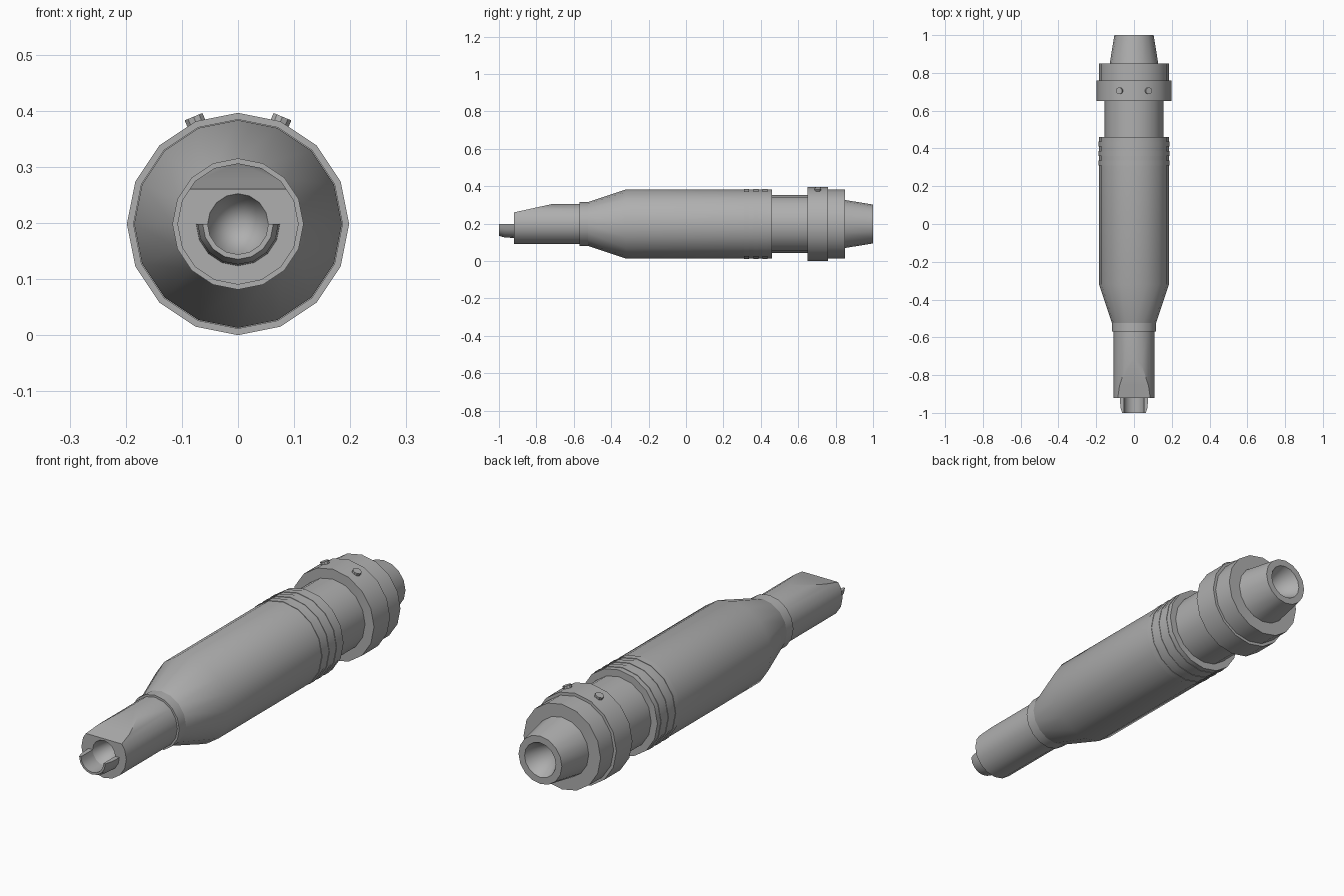
import bpy, bmesh
from math import sin, cos, pi, radians
from mathutils import Matrix, Vector

AXIS_Z = 0.198   # height of the long axis
SIDES = 16

if "Cube" in bpy.data.objects:
    bpy.data.objects.remove(bpy.data.objects["Cube"], do_unlink=True)

grey = bpy.data.materials.new("plain grey")
grey.use_nodes = True
colour = (0.43, 0.43, 0.43, 1)
grey.diffuse_color = colour
grey.node_tree.nodes["Principled BSDF"].inputs["Base Color"].default_value = colour


def finish(bm, name):
    bmesh.ops.remove_doubles(bm, verts=bm.verts, dist=1e-5)
    bmesh.ops.recalc_face_normals(bm, faces=bm.faces)
    mesh = bpy.data.meshes.new(name)
    bm.to_mesh(mesh)
    bm.free()
    obj = bpy.data.objects.new(name, mesh)
    bpy.context.collection.objects.link(obj)
    mesh.materials.append(grey)
    bpy.ops.object.select_all(action='DESELECT')
    obj.select_set(True)
    bpy.context.view_layer.objects.active = obj
    bpy.ops.object.shade_smooth_by_angle(angle=radians(30))
    return obj


def lathe(profile, half=False):
    """Turn (y, radius) points about the long axis; half gives a closed lower trough."""
    bm = bmesh.new()
    count = SIDES // 2 + 1 if half else SIDES
    start = pi / 2 if half else 0
    rings = []
    for i in range(count):
        a = start + 2 * pi * i / SIDES
        rings.append([bm.verts.new((r * sin(a), y, AXIS_Z + r * cos(a)))
                      for y, r in profile])
    pairs = list(zip(rings, rings[1:])) + ([] if half else [(rings[-1], rings[0])])
    n = len(profile)
    for a, b in pairs:
        for j in range(n if half else n - 1):
            k = (j + 1) % n
            bm.faces.new((a[j], a[k], b[k], b[j]))
    if half:
        bm.faces.new(rings[0])
        bm.faces.new(rings[-1])
    bmesh.ops.remove_doubles(bm, verts=bm.verts, dist=1e-5)
    bmesh.ops.dissolve_degenerate(bm, edges=bm.edges, dist=1e-6)
    return bm


def rod(name, y0, y1, r0, r1=None):
    r1 = r0 if r1 is None else r1
    return finish(lathe([(y0, 0), (y0, r0), (y1, r1), (y1, 0)]), name)


# Nozzle with conical bore and a sloping flat cut on top
bm = lathe([(-0.78, 0), (-0.92, 0.054), (-0.92, 0.108), (-0.55, 0.108), (-0.55, 0)])
cut = bmesh.ops.bisect_plane(
    bm, geom=bm.verts[:] + bm.edges[:] + bm.faces[:],
    plane_co=(0, -0.92, AXIS_Z + 0.062), plane_no=Vector((0, -0.046, 0.21)).normalized(),
    clear_outer=True)
bmesh.ops.holes_fill(bm, edges=[e for e in bm.edges if e.is_boundary], sides=0)
finish(bm, "nozzle")

# Half-round lip below the bore
finish(lathe([(-1, 0.054), (-1, 0.063), (-0.97, 0.072), (-0.91, 0.075), (-0.91, 0.054)],
             half=True), "nozzle_lip")

# Main barrel
rod("nozzle_ring", -0.57, -0.52, 0.117)
finish(lathe([(-0.53, 0), (-0.53, 0.115), (-0.32, 0.185), (0.46, 0.185), (0.46, 0)]), "barrel")
for i in range(3):
    y = 0.31 + 0.05 * i
    rod("grip_rib_%d" % (i + 1), y, y + 0.027, 0.187)

# Rear collar, clamp and tail
rod("rear_collar", 0.45, 0.66, 0.155)
rod("clamp_ring", 0.65, 0.76, 0.198)
rod("rear_ring", 0.75, 0.85, 0.185)
finish(lathe([(0.84, 0), (0.84, 0.13), (1, 0.104), (1, 0.075), (0.7, 0)][1:4]
             + [(0.86, 0)]), "tail")

# Clamp screws
for side, label in ((1, "left"), (-1, "right")):
    a = side * radians(22.5)
    bm = bmesh.new()
    place = (Matrix.Translation((0.195 * sin(a), 0.705, AXIS_Z + 0.195 * cos(a)))
             @ Matrix.Rotation(a, 4, 'Y'))
    bmesh.ops.create_cone(bm, cap_ends=True, segments=10, radius1=0.018, radius2=0.018,
                          depth=0.024, matrix=place)
    finish(bm, "clamp_screw_" + label)
